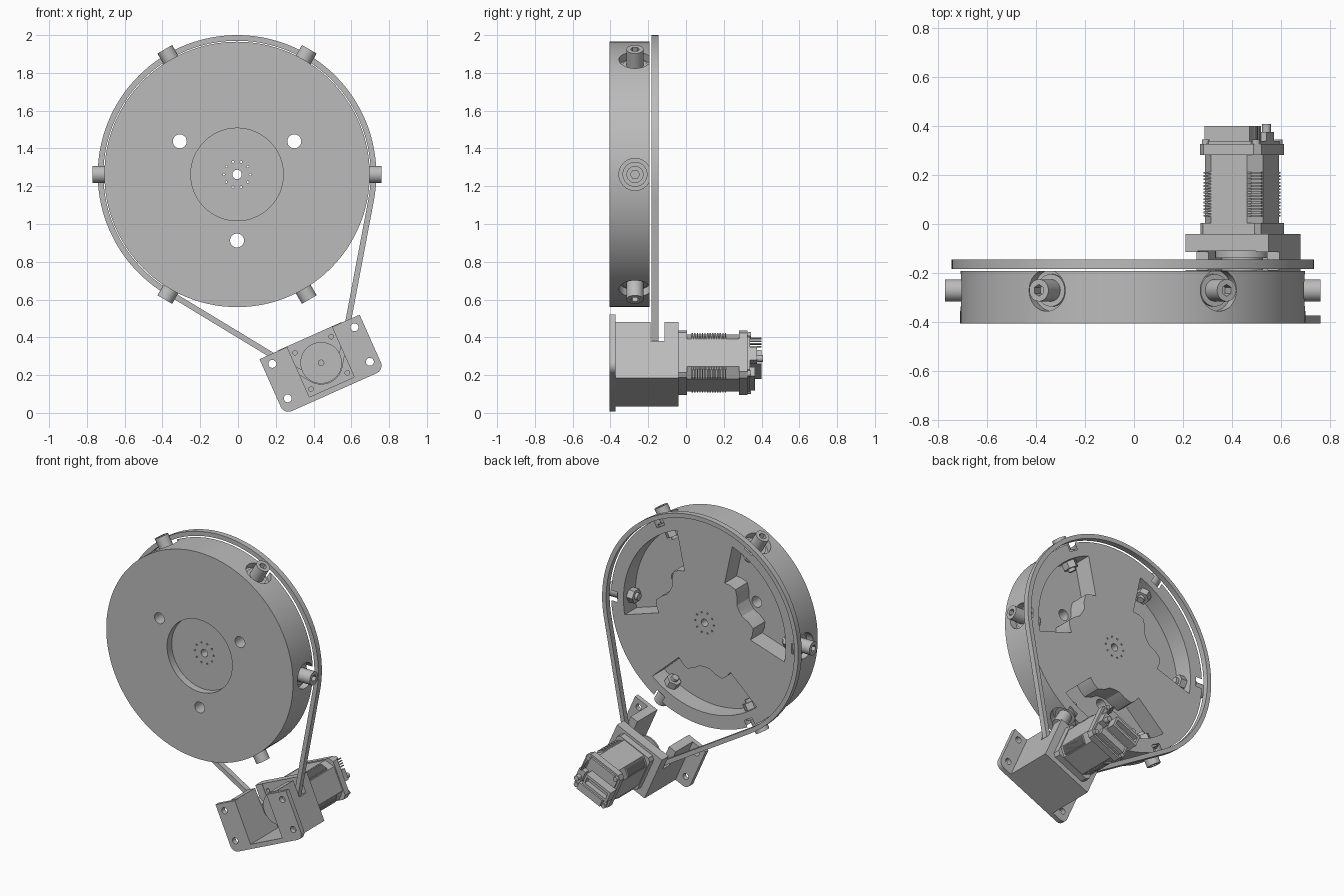
import bpy, bmesh
from math import sin, cos, acos, atan2, hypot, radians, pi
from mathutils import Matrix

if "Cube" in bpy.data.objects:
    bpy.data.objects.remove(bpy.data.objects["Cube"])

grey = bpy.data.materials.new("plain grey")
grey.use_nodes = True
GREY = (0.5, 0.5, 0.5, 1)
grey.diffuse_color = GREY
grey.node_tree.nodes["Principled BSDF"].inputs["Base Color"].default_value = GREY

# Local frames: every profile lies in local x/z and is extruded along local y
DISC = Matrix.Translation((-0.005, 0, 1.2625))
MOTOR = Matrix.Translation((0.44, 0, 0.265)) @ Matrix.Rotation(radians(-24), 4, 'Y')


def radial(deg):
    """Frame on the disc rim whose local y points outwards."""
    return (DISC @ Matrix.Translation((0, -0.27, 0)) @ Matrix.Rotation(radians(-deg), 4, 'Y')
            @ Matrix.Rotation(-pi / 2, 4, 'Z'))


def arc(r, a0, a1, n, cx=0, cz=0):
    return [(cx + r * cos(a0 + (a1 - a0) * i / n), cz + r * sin(a0 + (a1 - a0) * i / n))
            for i in range(n + 1)]


def circle(r, n=32, cx=0, cz=0):
    return arc(r, 0, 2 * pi, n, cx, cz)[:-1]


def rect(x0, x1, z0, z1):
    return [(x0, z0), (x1, z0), (x1, z1), (x0, z1)]


def chamfered(h, c):
    k = h - c
    return [(k, -h), (h, -k), (h, k), (k, h), (-k, h), (-h, k), (-h, -k), (-k, -h)]


def prism(name, pts, y0, y1, frame):
    bm = bmesh.new()
    face = bm.faces.new([bm.verts.new((x, y0, z)) for x, z in pts])
    ext = bmesh.ops.extrude_face_region(bm, geom=[face])["geom"]
    moved = [v for v in ext if isinstance(v, bmesh.types.BMVert)]
    bmesh.ops.translate(bm, vec=(0, y1 - y0, 0), verts=moved)
    bmesh.ops.recalc_face_normals(bm, faces=bm.faces)
    bm.transform(frame)
    mesh = bpy.data.meshes.new(name)
    bm.to_mesh(mesh)
    bm.free()
    mesh.materials.append(grey)
    ob = bpy.data.objects.new(name, mesh)
    bpy.context.collection.objects.link(ob)
    return ob


def cut(ob, *cutters):
    """Subtract the cutters, bake the result and drop the cutters."""
    for c in cutters:
        c.hide_render = True
        mod = ob.modifiers.new("cut", 'BOOLEAN')
        mod.operation, mod.solver, mod.object = 'DIFFERENCE', 'EXACT', c
    deps = bpy.context.evaluated_depsgraph_get()
    baked = bpy.data.meshes.new_from_object(ob.evaluated_get(deps))
    ob.modifiers.clear()
    ob.data = baked
    for c in cutters:
        bpy.data.objects.remove(c)
    return ob


# Wheel disc with front recess, centre bore, holes, rear pockets and rim counterbores
R = 0.7025
disc = prism("wheel_disc", circle(R, 128), -0.405, -0.192, DISC)
cutters = [prism("recess", circle(0.245, 64), -0.5, -0.355, DISC),
           prism("bore", circle(0.025, 16), -0.5, 0, DISC)]
for i in range(10):
    a = 2 * pi * i / 10
    cutters.append(prism("dimple", circle(0.006, 6, 0.07 * cos(a), 0.07 * sin(a)), -0.5, 0, DISC))
inner = [(40, 0.61), (34, 0.345), (28, 0.36), (21, 0.37), (14, 0.34), (7, 0.305), (0, 0.3)]
inner += [(-a, r) for a, r in inner[-2::-1]]
for deg in (30, 150, 270):
    a = radians(deg)
    cutters.append(prism("hole", circle(0.037, 24, 0.35 * cos(a), 0.35 * sin(a)), -0.5, 0, DISC))
    pocket = arc(0.61, a - radians(39), a + radians(39), 24)
    pocket += [(r * cos(a + radians(d)), r * sin(a + radians(d))) for d, r in inner]
    cutters.append(prism("pocket", pocket, -0.32, 0, DISC))
for k in range(6):
    cutters.append(prism("counterbore", circle(0.085, 32), 0.655, 0.9, radial(60 * k)))
cut(disc, *cutters)

# Six radial socket screws with nuts inside the pockets
for k in range(6):
    f = radial(60 * k)
    head = prism(f"screw_head_{k}", circle(0.045, 32), 0.655, 0.765, f)
    cut(head, prism("socket", circle(0.024, 6), 0.715, 0.9, f))
    prism(f"screw_washer_{k}", circle(0.066, 32), 0.654, 0.668, f)
    prism(f"screw_shaft_{k}", circle(0.024, 16), 0.545, 0.66, f)
    prism(f"screw_nut_{k}", circle(0.048, 6), 0.565, 0.612, f)


# Drive belt: wraps the wheel and the pulley along their outer tangents
def belt_loop(inset):
    big, small = 0.7375 - inset, 0.115 - inset
    dx, dz = 0.445, -0.9975
    phi, beta = atan2(dz, dx), acos((big - small) / hypot(dx, dz))
    return (arc(big, phi + beta, phi + 2 * pi - beta, 96)
            + arc(small, phi - beta, phi + beta, 24, dx, dz))


cut(prism("drive_belt", belt_loop(0), -0.183, -0.145, DISC),
    prism("belt_inside", belt_loop(0.03), -0.3, 0, DISC))

# Motor bracket: open channel with a belt slot, plus a front flange
bracket = prism("bracket_body", rect(-0.185, 0.185, -0.17, 0.153), -0.376, -0.04, MOTOR)
mount_holes = [prism("hole", circle(0.012, 12, 0.105 * sx, 0.105 * sz), -0.2, -0.045, MOTOR)
               for sx in (-1, 1) for sz in (-1, 1)]
cut(bracket, prism("channel", rect(-0.13, 0.13, -0.14, 0.3), -0.5, -0.11, MOTOR),
    prism("belt_slot", rect(-0.3, 0.3, 0.043, 0.3), -0.187, -0.113, MOTOR), *mount_holes)

c = 0.045
outline = [(0.29, 0.15), (-0.29, 0.15)]
outline += arc(c, pi, 1.5 * pi, 8, -0.29 + c, -0.17 + c)
outline += arc(c, 1.5 * pi, 2 * pi, 8, 0.29 - c, -0.17 + c)
flange = prism("bracket_flange", outline, -0.405, -0.372, MOTOR)
flange_holes = [prism("hole", circle(0.021, 20, 0.238 * sx, 0.1 * sz), -0.5, -0.3, MOTOR)
                for sx in (-1, 1) for sz in (-1, 1)]
cut(flange, prism("mouth", rect(-0.13, 0.13, -0.14, 0.3), -0.5, -0.3, MOTOR), *flange_holes)

# Pulley and shaft
prism("pulley_core", circle(0.085, 20), -0.195, -0.125, MOTOR)
prism("pulley_front_rim", circle(0.11, 40), -0.202, -0.19, MOTOR)
prism("pulley_back_rim", circle(0.11, 40), -0.138, -0.105, MOTOR)
prism("motor_shaft", circle(0.017, 20), -0.23, -0.1, MOTOR)

# Motor: front plate, chamfered body with corner fins, end cap
prism("motor_front_plate", chamfered(0.135, 0.02), -0.04, 0.005, MOTOR)
prism("motor_body", chamfered(0.13, 0.05), 0.005, 0.28, MOTOR)
for i in range(14):
    y = 0.03 + i * 0.0135
    prism(f"motor_fin_{i}", chamfered(0.128, 0.03), y, y + 0.007, MOTOR)
prism("motor_end_cap", chamfered(0.137, 0.025), 0.28, 0.325, MOTOR)
for sx in (-1, 1):
    for sz in (-1, 1):
        prism("motor_cap_screw", circle(0.016, 12, 0.112 * sx, 0.112 * sz), 0.32, 0.345, MOTOR)

# Circuit board with connectors and pins
prism("circuit_board", chamfered(0.125, 0.03), 0.325, 0.338, MOTOR)
plug = prism("long_connector", rect(-0.145, 0.055, -0.03, 0.05), 0.335, 0.4, MOTOR)
cut(plug, prism("plug_slot", rect(-0.13, 0.04, -0.012, 0.032), 0.365, 0.5, MOTOR))
prism("lower_connector", rect(-0.1, 0.09, -0.115, -0.065), 0.335, 0.365, MOTOR)
prism("side_connector", rect(0.075, 0.125, -0.04, 0.035), 0.335, 0.375, MOTOR)
prism("round_terminal", circle(0.018, 16, 0.1, -0.02), 0.37, 0.408, MOTOR)
for i in range(4):
    z = 0.045 + i * 0.016
    prism(f"header_pin_{i}", rect(0.098, 0.105, z, z + 0.007), 0.335, 0.4, MOTOR)

# Smooth the round walls, keep the edges sharp
bpy.ops.object.select_all(action='DESELECT')
for ob in bpy.context.scene.objects:
    if ob.type == 'MESH' and ob.data.materials and ob.data.materials[0] == grey:
        ob.select_set(True)
        bpy.context.view_layer.objects.active = ob
bpy.ops.object.shade_smooth_by_angle(angle=radians(25))
